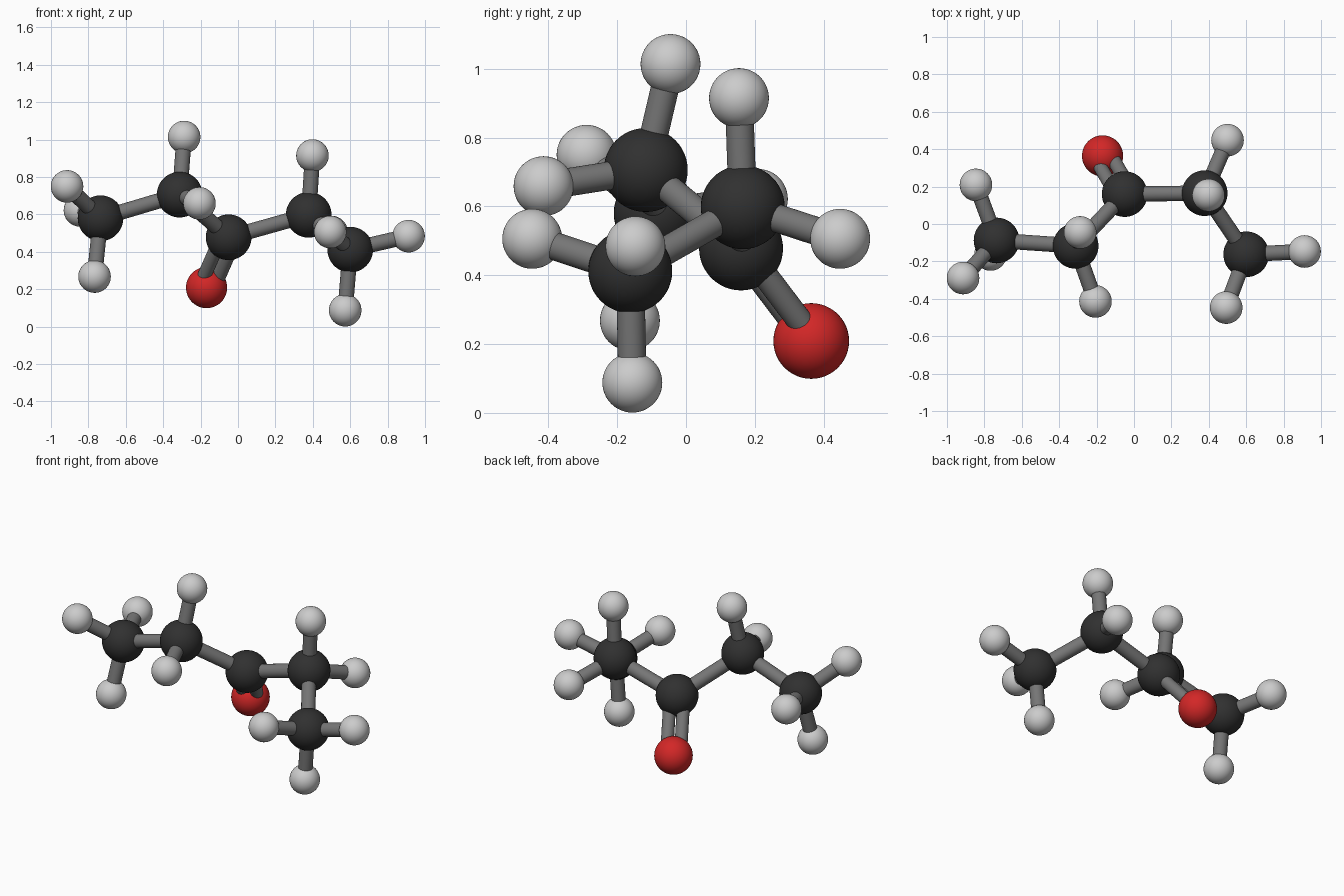
import bpy
from mathutils import Vector

if "Cube" in bpy.data.objects:
    bpy.data.objects.remove(bpy.data.objects["Cube"])


def material(name, rgb):
    m = bpy.data.materials.new(name)
    m.diffuse_color = (*rgb, 1)
    m.use_nodes = True
    m.node_tree.nodes["Principled BSDF"].inputs["Base Color"].default_value = m.diffuse_color
    return m


CARBON = material("carbon_black", (0.03, 0.03, 0.03))
HYDROGEN = material("hydrogen_white", (0.6, 0.6, 0.6))
OXYGEN = material("oxygen_red", (0.65, 0.02, 0.02))
BOND = material("bond_grey", (0.18, 0.18, 0.18))


def finish(name, mat):
    ob = bpy.context.object
    ob.name = ob.data.name = name
    ob.data.materials.append(mat)
    bpy.ops.object.shade_smooth_by_angle()


def atom(name, pos, radius, mat):
    bpy.ops.mesh.primitive_uv_sphere_add(segments=48, ring_count=24,
                                         radius=radius, location=pos)
    finish(name, mat)


def bond(name, a, b, radius=0.041, offset=Vector()):
    a, b = Vector(a) + offset, Vector(b) + offset
    d = b - a
    bpy.ops.mesh.primitive_cylinder_add(
        vertices=32, radius=radius, depth=d.length, location=(a + b) / 2,
        rotation=d.to_track_quat('Z', 'Y').to_euler())
    finish(name, BOND)


# Carbon chain, left to right
carbons = [(-0.735, -0.088, 0.58), (-0.312, -0.117, 0.706),
           (-0.05, 0.16, 0.478), (0.378, 0.165, 0.598),
           (0.60, -0.162, 0.412)]
oxygen = (-0.168, 0.364, 0.209)

# Hydrogens as (index of parent carbon, position)
hydrogens = [
    (0, (-0.914, -0.289, 0.75)), (0, (-0.767, -0.163, 0.268)),
    (0, (-0.845, 0.209, 0.622)),
    (1, (-0.288, -0.045, 1.014)), (1, (-0.206, -0.414, 0.659)),
    (3, (0.398, 0.154, 0.915)), (3, (0.50, 0.448, 0.506)),
    (4, (0.912, -0.147, 0.484)), (4, (0.573, -0.156, 0.088)),
    (4, (0.493, -0.447, 0.506)),
]

# Atoms
for i, p in enumerate(carbons):
    atom(f"carbon_{i + 1}", p, 0.122, CARBON)
atom("oxygen", oxygen, 0.11, OXYGEN)

# Chain bonds
for i in range(len(carbons) - 1):
    bond(f"chain_bond_{i + 1}", carbons[i], carbons[i + 1])

# Hydrogens with their bonds
for i, (c, p) in enumerate(hydrogens):
    atom(f"hydrogen_{i + 1}", p, 0.087, HYDROGEN)
    bond(f"hydrogen_bond_{i + 1}", carbons[c], p)

# Double bond: two parallel rods lying in the plane of the three carbons
axis = (Vector(oxygen) - Vector(carbons[2])).normalized()
side = Vector(carbons[3]) - Vector(carbons[1])
side = (side - axis * side.dot(axis)).normalized()
for label, s in (("left", -1), ("right", 1)):
    bond(f"double_bond_{label}", carbons[2], oxygen, 0.037, side * 0.041 * s)
